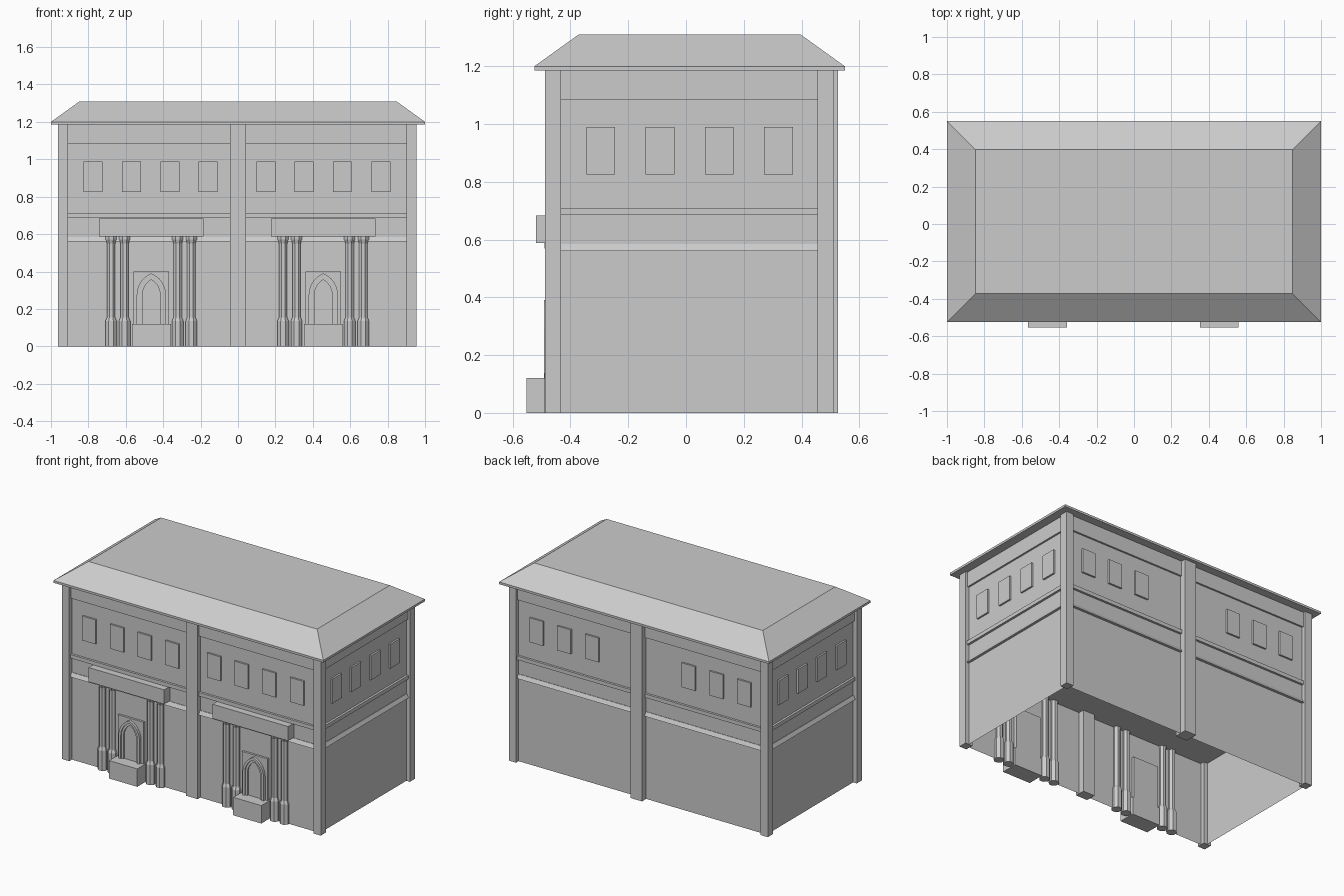
import bpy, bmesh
from math import sin, cos, pi, atan2, sqrt

cube = bpy.data.objects.get("Cube")
if cube:
    bpy.data.objects.remove(cube)

stone = bpy.data.materials.new("pale grey stone")
stone.use_nodes = True
stone.diffuse_color = (0.6, 0.6, 0.6, 1)
stone.node_tree.nodes["Principled BSDF"].inputs["Base Color"].default_value = (0.6, 0.6, 0.6, 1)


def finish(name, bm):
    bmesh.ops.recalc_face_normals(bm, faces=bm.faces)
    mesh = bpy.data.meshes.new(name)
    bm.to_mesh(mesh)
    bm.free()
    mesh.materials.append(stone)
    obj = bpy.data.objects.new(name, mesh)
    bpy.context.collection.objects.link(obj)
    return obj


def loft(bm, rings, caps=True):
    """Skin a list of closed rings of points."""
    loops = [[bm.verts.new(p) for p in ring] for ring in rings]
    n = len(loops[0])
    for a, b in zip(loops, loops[1:]):
        for i in range(n):
            j = (i + 1) % n
            bm.faces.new((a[i], a[j], b[j], b[i]))
    if caps:
        bm.faces.new(loops[0][::-1])
        bm.faces.new(loops[-1])


def block(name, x0, x1, y0, y1, z0, z1, inset=0, open_bottom=False):
    """Box whose top can be drawn in to make a slope."""
    bm = bmesh.new()
    rings = []
    for z, d in ((z0, 0), (z1, inset)):
        rings.append([(x0 + d, y0 + d, z), (x1 - d, y0 + d, z),
                      (x1 - d, y1 - d, z), (x0 + d, y1 - d, z)])
    loft(bm, rings, caps=not open_bottom)
    return finish(name, bm)


# Walls: a shell open underneath, with ledges and frieze standing proud
X0, X1, Y0, Y1 = -0.936, 0.929, -0.46, 0.483
TOP = 1.185
block("walls", X0, X1, Y0, Y1, 0, TOP, open_bottom=True)


def band(name, z0, z1, out, inset=0):
    block(name, X0 - out, X1 + out, Y0 - out, Y1 + out, z0, z1, inset)


band("lower_ledge", 0.56, 0.585, 0.017, 0.014)
band("upper_ledge", 0.685, 0.71, 0.015)
band("frieze", 1.085, TOP, 0.012)

# Roof: thin eave slab and a truncated hip
block("eaves", -1, 1, -0.525, 0.55, TOP, 1.2)
block("hip_roof", -1, 1, -0.525, 0.55, 1.2, 1.31, 0.153)

# Pillars at the corners and in the middle of the long walls
for side, xa, xb in (("right", -0.963, -0.909), ("left", 0.902, 0.955)):
    block(f"front_{side}_pillar", xa, xb, -0.488, -0.432, 0, TOP)
    block(f"back_{side}_pillar", xa, xb, 0.455, 0.51, 0, TOP)
block("front_middle_pillar", -0.043, 0.043, -0.488, -0.42, 0, TOP)
block("back_middle_pillar", -0.043, 0.043, 0.441, 0.527, 0, TOP)

# Windows: raised panels on all four walls
W, D, Z = 0.05, 0.012, (0.826, 0.989)
for x in (-0.775, -0.569, -0.364, -0.16, 0.15, 0.353, 0.558, 0.765):
    block("front_window", x - W, x + W, Y0 - D, Y0 + D, *Z)
    if abs(x) > 0.2:
        block("back_window", x - W, x + W, Y1 - D, Y1 + D, *Z)
for i in range(4):
    y = -0.295 + i * 0.205
    block("right_window", X0 - D, X0 + D, y - W, y + W, *Z)
    block("left_window", X1 - D, X1 + D, y - W, y + W, *Z)


# Portals
def column(x):
    profile = ((0.033, 0), (0.033, 0.135), (0.024, 0.155),
               (0.024, 0.55), (0.032, 0.57), (0.032, 0.588))
    bm = bmesh.new()
    loft(bm, [[(x + r * cos((k + 0.5) * pi / 4), Y0 + r * sin((k + 0.5) * pi / 4), z)
               for k in range(8)] for r, z in profile])
    finish("portal_column", bm)


def arch_line(x, half, base=0.12, spring=0.275, centre=0.046, steps=6):
    """Pointed arch from one foot over the tip to the other."""
    radius = half + centre
    end = atan2(sqrt(radius ** 2 - centre ** 2), centre)
    arc = [(radius * cos(end * i / steps) - centre,
            spring + radius * sin(end * i / steps)) for i in range(steps + 1)]
    right = [(half, base)] + arc
    left = [(-px, pz) for px, pz in right[-2::-1]]
    return [(x + px, pz) for px, pz in right + left]


def arch_moulding(x, outer, inner, front, back):
    bm = bmesh.new()
    rows = []
    a, b = arch_line(x, outer), arch_line(x, inner)
    for (ax, az), (bx, bz) in zip(a, b):
        rows.append([(ax, back, az), (ax, front, az), (bx, front, bz), (bx, back, bz)])
    loft(bm, rows)
    finish("door_arch_moulding", bm)


for cx in (-0.4635, 0.456):
    block("portal_lintel", cx - 0.28, cx + 0.28, -0.52, Y0 + 0.02, 0.588, 0.684)
    for dx in (-0.215, -0.143, 0.141, 0.214):
        column(cx + dx)
    block("door_panel", cx - 0.095, cx + 0.095, -0.474, Y0 + 0.02, 0.1, 0.4)
    arch_moulding(cx, 0.078, 0.062, -0.491, -0.465)
    arch_moulding(cx, 0.062, 0.047, -0.483, -0.465)
    block("door_step", cx - 0.104, cx + 0.104, -0.553, Y0 + 0.02, 0, 0.12)
